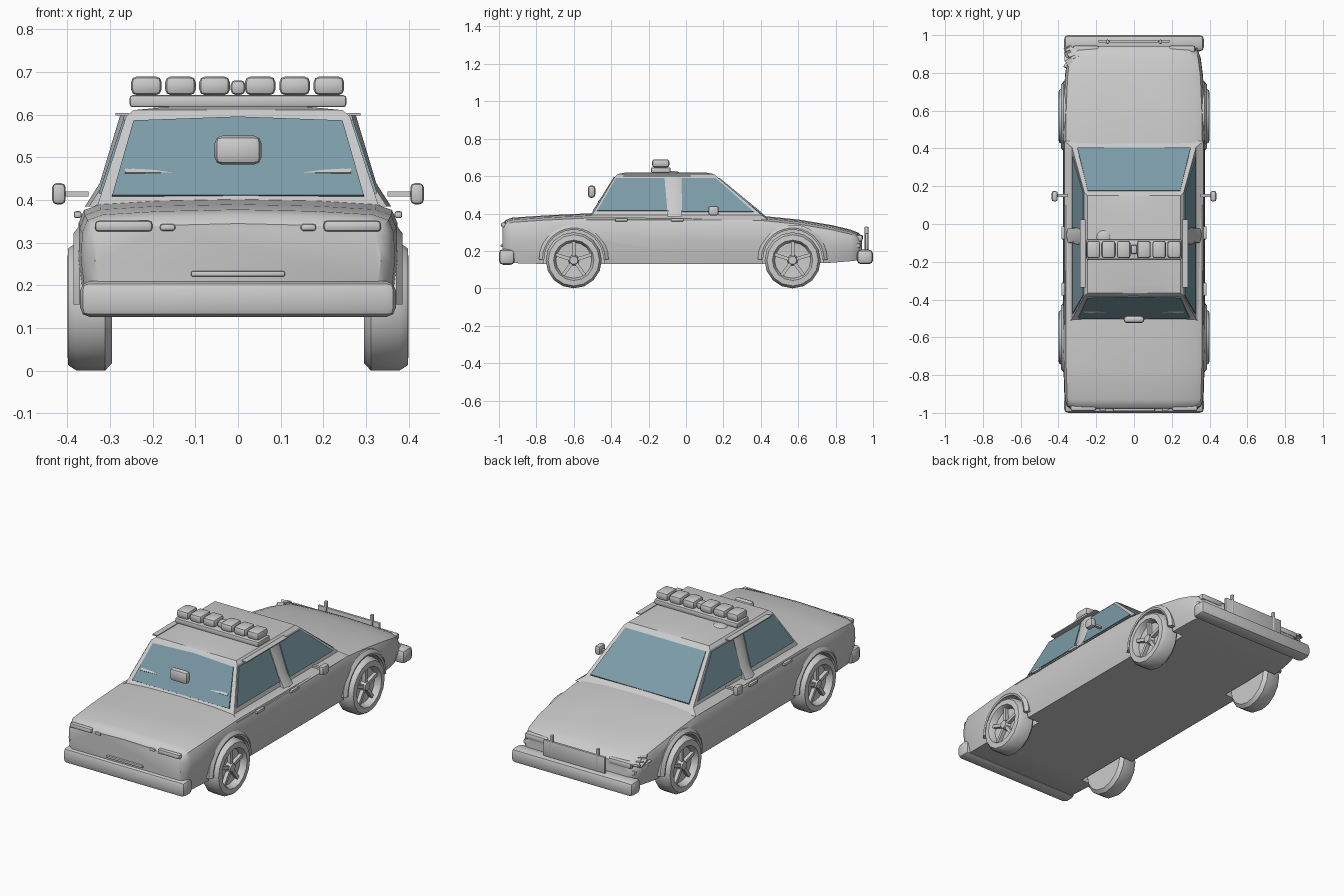
import bpy, bmesh, math, random
from mathutils import Matrix, Vector

if "Cube" in bpy.data.objects:
    bpy.data.objects.remove(bpy.data.objects["Cube"])

glass = bpy.data.materials.new("window_glass")
glass.diffuse_color = (0.20, 0.33, 0.39, 1)
glass.use_nodes = True
glass.node_tree.nodes["Principled BSDF"].inputs["Base Color"].default_value = glass.diffuse_color


def finish(name, bm, mirror=False, mat=None, angle=35):
    bmesh.ops.recalc_face_normals(bm, faces=bm.faces)
    me = bpy.data.meshes.new(name)
    bm.to_mesh(me)
    bm.free()
    me.shade_smooth()
    me.set_sharp_from_angle(angle=math.radians(angle))
    ob = bpy.data.objects.new(name, me)
    bpy.context.collection.objects.link(ob)
    if mat:
        me.materials.append(mat)
    if mirror:
        ob.modifiers.new("mirror", 'MIRROR').use_clip = False
    return ob


def add_box(bm, c, s, rot=None, bevel=0, seg=2):
    m = Matrix.Translation(c) @ (rot or Matrix()) @ Matrix.Diagonal((*s, 1))
    vs = bmesh.ops.create_cube(bm, size=1, matrix=m)['verts']
    if bevel:
        es = list({e for v in vs for e in v.link_edges})
        bmesh.ops.bevel(bm, geom=es, offset=bevel, segments=seg, affect='EDGES', profile=0.5)


def box(name, c, s, bevel=0, mirror=False, seg=2, rot=None):
    bm = bmesh.new()
    add_box(bm, c, s, rot, bevel, seg)
    return finish(name, bm, mirror)


def loft(bm, rings, caps=True, wrap=False):
    vr = [[bm.verts.new(p) for p in r] for r in rings]
    pairs = list(zip(vr, vr[1:])) + ([(vr[-1], vr[0])] if wrap else [])
    for a, b in pairs:
        n = len(a)
        for i in range(n):
            bm.faces.new((a[i], a[(i + 1) % n], b[(i + 1) % n], b[i]))
    if caps:
        bm.faces.new(vr[0])
        bm.faces.new(vr[-1])


# Lower body: rounded cross-sections along the length (y, half width, top, bottom)
stations = [(-0.98, .335, .345, .17), (-0.965, .355, .365, .15), (-0.93, .368, .378, .135),
            (-0.75, .374, .390, .13), (-0.5, .376, .402, .13), (0, .376, .398, .13),
            (0.4, .376, .388, .13), (0.6, .374, .368, .13), (0.78, .366, .338, .137),
            (0.88, .353, .314, .145), (0.92, .338, .298, .15), (0.94, .31, .28, .16)]
rings = []
for y, w, zt, zb in stations:
    h = zt - zb
    half = [(.5 * w, zt - .004), (.86 * w, zt - .012), (.96 * w, zt - .025), (.993 * w, zt - .055),
            (w, zb + .5 * h), (.975 * w, zb + .2 * h), (.945 * w, zb)]
    rings.append([(0, y, zt)] + [(x, y, z) for x, z in half] + [(-x, y, z) for x, z in reversed(half)])
bm = bmesh.new()
loft(bm, rings)
body = finish("lower_body", bm)

# Wheel wells cut from the body
WHEELS = (-0.6, 0.57)
bm = bmesh.new()
for y in WHEELS:
    for s in (-1, 1):
        bmesh.ops.create_cone(bm, cap_ends=True, segments=28, radius1=.163, radius2=.163, depth=.2,
                              matrix=Matrix.Translation((s * .38, y, .155)) @ Matrix.Rotation(math.pi / 2, 4, 'Y'))
cutter = finish("wheel_well_cutter", bm)
cutter.hide_render = True
mod = body.modifiers.new("wells", 'BOOLEAN')
mod.operation, mod.object = 'DIFFERENCE', cutter
bpy.context.view_layer.objects.active = body
bpy.ops.object.modifier_apply(modifier="wells")
bpy.data.objects.remove(cutter)
body.data.set_sharp_from_angle(angle=math.radians(35))

# Cabin: stacked rectangles (half width, rear y, front y, z)
bm = bmesh.new()
loft(bm, [[(-x, a, z - .01 * (z < .42)), (0, a, z), (x, a, z - .01 * (z < .42)), (x, b, z - .01 * (z < .42)),
           (0, b, z), (-x, b, z - .01 * (z < .42))]
          for x, a, b, z in [(.368, -.535, .44, .375), (.328, -.503, .405, .402), (.262, -.38, .165, .597),
                             (.245, -.365, .15, .611), (.15, -.32, .10, .62)]])
finish("cabin", bm, angle=25)


# Window panels laid over the sloping cabin faces
def lerp(z, lo, hi):
    return lo + (hi - lo) * (z - .40) / .197


def panel(name, pts, normal, mirror=False):
    bm = bmesh.new()
    n = Vector(normal).normalized()
    loft(bm, [[Vector(p) - n * .004 for p in pts], [Vector(p) + n * .004 for p in pts]])
    finish(name, bm, mirror, glass)


def side(pts):
    return [(lerp(z, .328, .262), y, z) for y, z in pts]


panel("rear_side_window", side([(-.475, .415), (-.10, .415), (-.115, .588), (-.375, .588)]), (1, 0, .33), True)
panel("front_side_window", side([(-.02, .41), (.36, .41), (.16, .588), (-.025, .588)]), (1, 0, .33), True)
panel("rear_window", [(x, lerp(z, -.503, -.38), z) for x, z in
                      [(-.295, .41), (.295, .41), (.245, .585), (0, .594), (-.245, .585)]], (0, -1, .62))
panel("windshield", [(x, lerp(z, .405, .165), z) for x, z in
                     [(-.30, .402), (.30, .402), (.245, .588), (-.245, .588)]], (0, .63, 1))

# Door pillars and roof gutters
bm = bmesh.new()
loft(bm, [[(x - .03, y - d, z), (x + .004, y - d, z), (x + .014, y, z), (x + .004, y + d, z), (x - .03, y + d, z)]
          for x, y, d, z in [(.345, -.06, .04, .385), (.31, -.06, .034, .44), (.262, -.07, .042, .6)]])
finish("door_pillar", bm, True)
box("roof_gutter", (.272, -.155, .601), (.03, .36, .006), mirror=True)

# Wheel: turned tyre with recessed rim, then hub and five spokes
profile = [(.295, .02), (.295, .132), (.312, .15), (.378, .15), (.398, .137), (.40, .108),
           (.392, .103), (.365, .096), (.36, .02)]
for label, wy in zip(("rear", "front"), WHEELS):
    bm = bmesh.new()
    N = 16
    loft(bm, [[(x, wy + r * math.cos(t), .15 + r * math.sin(t))
               for t in [2 * math.pi * i / N for i in range(N)]] for x, r in profile])
    finish(label + "_wheel", bm, True)
    bm = bmesh.new()
    bmesh.ops.create_cone(bm, cap_ends=True, segments=10, radius1=.03, radius2=.022, depth=.03,
                          matrix=Matrix.Translation((.375, wy, .15)) @ Matrix.Rotation(math.pi / 2, 4, 'Y'))
    for i in range(5):
        r = Matrix.Rotation(2 * math.pi * i / 5, 4, 'X')
        add_box(bm, Vector((.372, wy, .15)) + r @ Vector((0, 0, .06)), (.02, .018, .085), r)
    finish(label + "_wheel_spokes", bm, True)
    # Flared arch around the wheel
    bm = bmesh.new()
    arc = [math.radians(a) for a in range(0, 181, 12)]
    loft(bm, [[(x, wy + r * math.cos(t), .155 + r * math.sin(t))
               for x, r in [(.335, .16), (.383, .158), (.386, .168), (.372, .186), (.335, .184)]] for t in arc])
    finish(label + "_wheel_arch", bm, True)

# Bumpers
box("rear_bumper", (0, -.958, .168), (.74, .084, .084), .022)
box("front_bumper", (0, .957, .168), (.74, .086, .078), .022)

# Front push plate with two posts
box("front_plate", (0, .967, .25), (.375, .014, .09), .003)
box("front_post", (.14, .965, .265), (.018, .022, .13), .007, mirror=True)

# Lamps and trim
box("headlight", (.255, .925, .268), (.14, .04, .035), .012, mirror=True)
box("front_indicator", (.315, .915, .228), (.05, .035, .025), .008, mirror=True)
box("tail_light", (.268, -.975, .339), (.135, .028, .026), .009, mirror=True)
box("small_tail_light", (.165, -.979, .336), (.036, .018, .016), .006, mirror=True)
box("trunk_trim", (0, -.983, .227), (.22, .016, .013), .004)
box("rear_brake_light", (0, -.505, .517), (.11, .04, .068), .018)
for y in (-.345, -.047):
    box("door_handle", (.376, y, .366), (.018, .068, .016), .005, mirror=True)

# Thin pointed wipers on the rear window
bm = bmesh.new()
for x0, x1, t in ((.265, .25, .008), (.25, .09, .001)):
    loft(bm, [[(x, -.463 + dy * r, .465 + dz * r) for dy, dz in ((-1, 0), (0, 1), (1, 0), (0, -1))]
              for x, r in ((x0, .009), (x1, t))])
finish("rear_wiper", bm, True)

# Side mirrors
box("mirror_stalk", (.378, .15, .414), (.055, .016, .012), mirror=True)
box("mirror_head", (.42, .147, .415), (.032, .055, .05), .011, mirror=True)

# Roof light bar
box("light_bar_base", (0, -.135, .632), (.508, .105, .028), .007)
for x in (-.215, -.135, -.055, .052, .133, .213):
    box("roof_lamp", (x, -.135, .668), (.072, .092, .044), .014)
box("center_roof_lamp", (0, -.135, .664), (.034, .05, .034), .011)
bm = bmesh.new()
bmesh.ops.create_uvsphere(bm, u_segments=12, v_segments=8, radius=1,
                          matrix=Matrix.Translation((-.16, -.07, .613)) @ Matrix.Diagonal((.04, .04, .014, 1)))
finish("roof_dome", bm)

# Crumpled metal at the damaged front corner
random.seed(4)
bm = bmesh.new()
for i in range(8):
    c = (-.335 + random.uniform(-.02, .02), random.uniform(.84, .92), random.uniform(.23, .30))
    r = Matrix.Rotation(random.uniform(-.7, .7), 4, 'Z') @ Matrix.Rotation(random.uniform(-.6, .6), 4, 'X')
    add_box(bm, c, (.035, .06, .008), r)
finish("crumpled_corner", bm)
